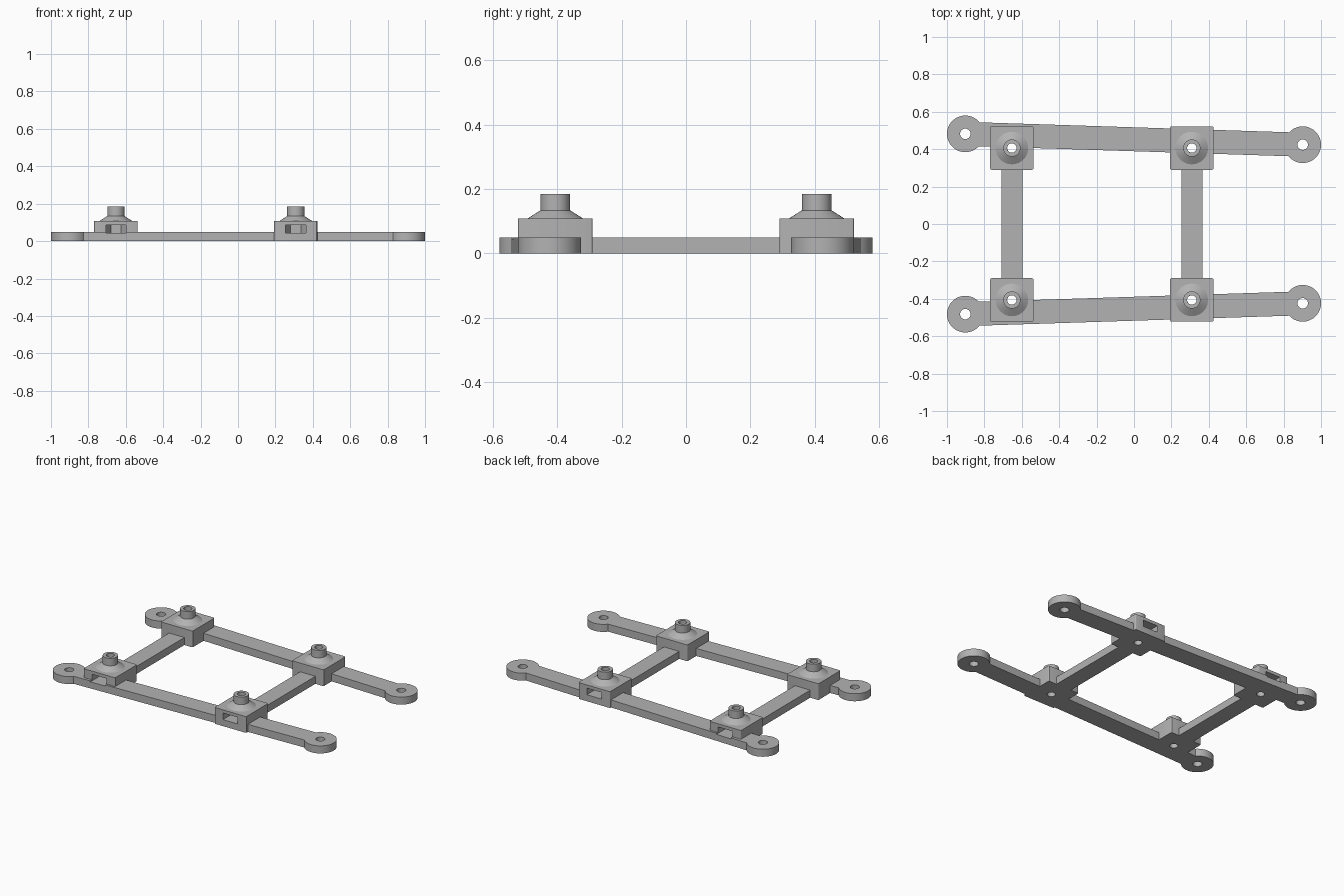
import bpy, bmesh, math
from mathutils import Vector

if "Cube" in bpy.data.objects:
    bpy.data.objects.remove(bpy.data.objects["Cube"])

grey = bpy.data.materials.new("light_grey")
grey.use_nodes = True
grey.diffuse_color = (0.45, 0.45, 0.45, 1)
grey.node_tree.nodes["Principled BSDF"].inputs["Base Color"].default_value = (0.45, 0.45, 0.45, 1)

BAR_H, BAR_HALF, EYE_R = 0.05, 0.064, 0.098
BLOCK_H, BLOCK_HALF = 0.108, 0.116
TOWER_Y = 0.406
TOWER_X = {"right": -0.653, "left": 0.309}
EYES = (Vector((-0.902, 0.482)), Vector((0.902, 0.424)))


def to_object(name, bm):
    bmesh.ops.recalc_face_normals(bm, faces=bm.faces)
    mesh = bpy.data.meshes.new(name)
    bm.to_mesh(mesh)
    bm.free()
    mesh.materials.append(grey)
    obj = bpy.data.objects.new(name, mesh)
    bpy.context.collection.objects.link(obj)
    return obj


def prism(name, outline, z0, z1, corner=0):
    """Extrude a flat outline upward, optionally rounding its upright edges."""
    bm = bmesh.new()
    face = bm.faces.new([bm.verts.new((x, y, z0)) for x, y in outline])
    new = bmesh.ops.extrude_face_region(bm, geom=[face])["geom"]
    bmesh.ops.translate(bm, vec=(0, 0, z1 - z0),
                        verts=[g for g in new if isinstance(g, bmesh.types.BMVert)])
    if corner:
        upright = [e for e in bm.edges if abs(e.verts[0].co.z - e.verts[1].co.z) > 0.01]
        bmesh.ops.bevel(bm, geom=upright, offset=corner, segments=3, profile=0.5, affect='EDGES')
    return to_object(name, bm)


def arc(center, radius, start, end, steps):
    return [(center[0] + radius * math.cos(start + (end - start) * i / steps),
             center[1] + radius * math.sin(start + (end - start) * i / steps))
            for i in range(steps + 1)]


def rectangle(x, y, hx, hy):
    return [(x - hx, y - hy), (x + hx, y - hy), (x + hx, y + hy), (x - hx, y + hy)]


def drill(name, x, y, radius):
    return prism(name, arc((x, y), radius, 0, math.tau, 32)[:-1], -0.1, 0.3)


def lathe(name, x, y, profile, steps=48):
    bm = bmesh.new()
    verts = [bm.verts.new((r, 0, z)) for r, z in profile]
    edges = [bm.edges.new(pair) for pair in zip(verts, verts[1:])]
    bmesh.ops.spin(bm, geom=verts + edges, cent=(0, 0, 0), axis=(0, 0, 1),
                   angle=math.tau, steps=steps)
    bmesh.ops.remove_doubles(bm, verts=bm.verts, dist=0.0005)
    bmesh.ops.translate(bm, vec=(x, y, 0), verts=bm.verts)
    return to_object(name, bm)


def cut(obj, cutters):
    bpy.context.view_layer.objects.active = obj
    for cutter in cutters:
        mod = obj.modifiers.new("cut", 'BOOLEAN')
        mod.operation, mod.solver, mod.object = 'DIFFERENCE', 'EXACT', cutter
        bpy.ops.object.modifier_apply(modifier=mod.name)


def rail_outline(side):
    """Straight bar with a round eye at each end."""
    a, b = EYES
    tilt = math.atan2(b.y - a.y, b.x - a.x)
    neck = math.asin(BAR_HALF / EYE_R)
    points = arc(a, EYE_R, tilt + neck, tilt + math.tau - neck, 40)
    points += arc(b, EYE_R, tilt - math.pi + neck, tilt + math.pi - neck, 40)
    return [(x, y * side) for x, y in points]


parts, cutters = [], []
for end, side in (("front", -1), ("back", 1)):
    rail = prism(end + "_rail", rail_outline(side), 0, BAR_H)
    rail_cuts = [drill("eye_drill", e.x, e.y * side, 0.028) for e in EYES]

    for hand, x in TOWER_X.items():
        y = TOWER_Y * side
        label = f"{end}_{hand}_"
        block = prism(label + "block", rectangle(x, y, BLOCK_HALF, BLOCK_HALF), 0, BLOCK_H, 0.008)
        # Conical foot and hollow collar on top of the block
        top, bore = 0.184, 0.025
        collar = lathe(label + "collar", x, y, [
            (bore, BLOCK_H - 0.002), (0.087, BLOCK_H - 0.002), (0.087, BLOCK_H),
            (0.046, 0.134), (0.046, top), (bore, top), (bore, BLOCK_H - 0.002)])

        # Bore and outward-opening slot for a hexagonal nut
        hexagon = arc((0, 0), 0.054, math.pi, math.tau, 3)
        slot_shape = hexagon + [(0.054, 0.16), (-0.054, 0.16)]
        slot = prism("nut_slot", [(x + u, y + v * side) for u, v in slot_shape], 0.043, 0.087)
        bore_drill = drill("bore_drill", x, y, bore)
        cut(block, [bore_drill, slot])
        rail_cuts += [bore_drill, slot]
        parts += [block, collar]

    cut(rail, rail_cuts)
    parts.append(rail)
    cutters += rail_cuts

# Cross bars between the front and back blocks
for hand, x in TOWER_X.items():
    reach = TOWER_Y - BLOCK_HALF + 0.01
    parts.append(prism(hand + "_cross_bar", rectangle(x, 0, 0.056, reach), 0, BAR_H))

for cutter in cutters:
    bpy.data.objects.remove(cutter)

# Smooth the round walls while keeping the edges crisp
bpy.ops.object.select_all(action='DESELECT')
for part in parts:
    part.select_set(True)
bpy.context.view_layer.objects.active = parts[0]
bpy.ops.object.shade_smooth_by_angle(angle=math.radians(25))
